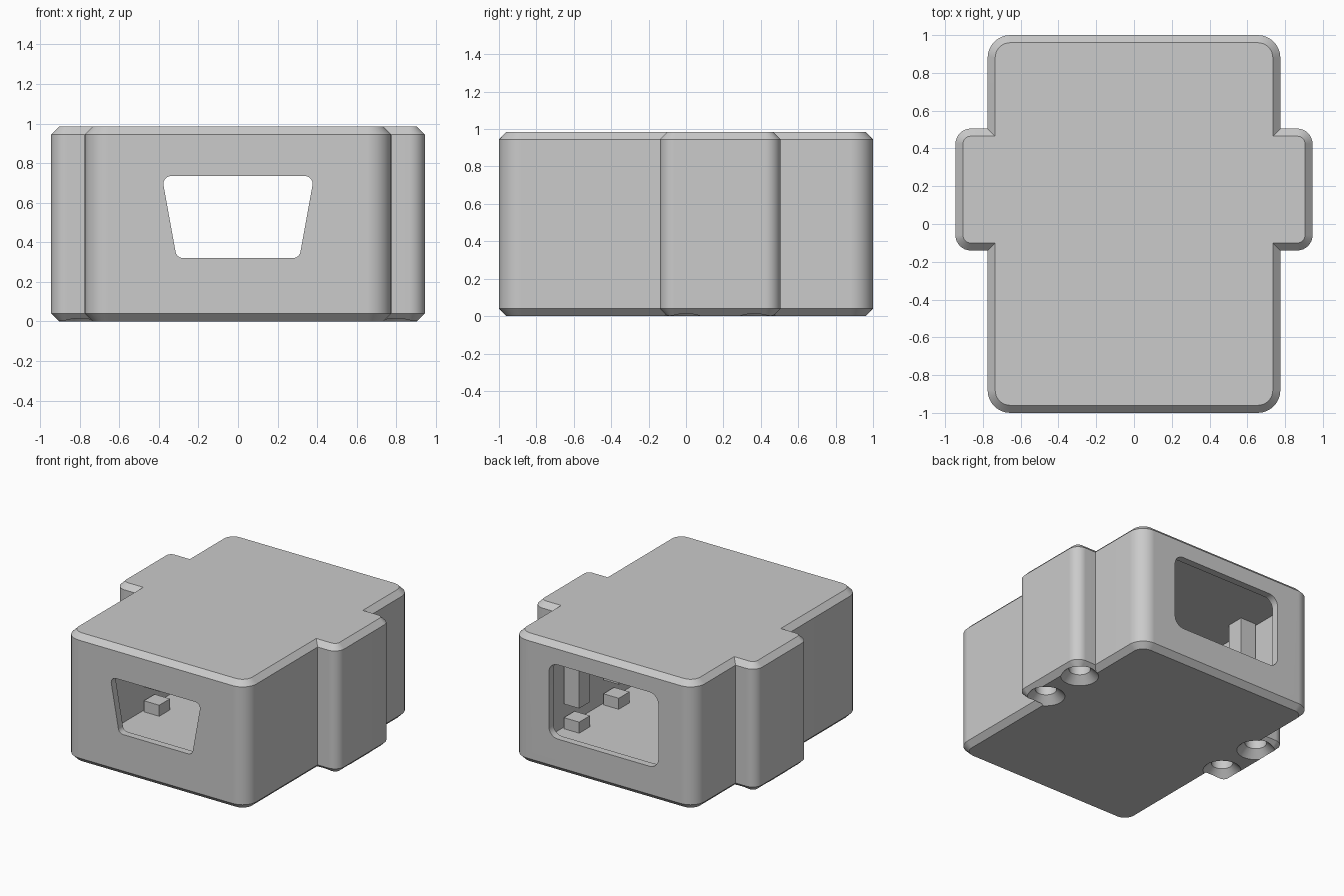
import bpy, bmesh, math
from mathutils import Vector

cube = bpy.data.objects.get("Cube")
if cube:
    bpy.data.objects.remove(cube, do_unlink=True)

GREY = (0.595, 0.595, 0.595, 1)
grey = bpy.data.materials.new("plain grey")
grey.use_nodes = True
grey.diffuse_color = GREY
grey.node_tree.nodes["Principled BSDF"].inputs["Base Color"].default_value = GREY

HEIGHT, CHAMFER, WALL = 0.985, 0.04, 0.055


def rounded(corners, radius, steps=8):
    """Outline of a polygon with filleted corners."""
    pts = [Vector(c) for c in corners]
    out = []
    for i, p in enumerate(pts):
        a = (pts[i - 1] - p).normalized()
        b = (pts[(i + 1) % len(pts)] - p).normalized()
        half = a.angle(b) / 2
        centre = p + (a + b).normalized() * radius / math.sin(half)
        reach = radius / math.tan(half)
        start = (p + a * reach - centre).normalized()
        end = (p + b * reach - centre).normalized()
        out += [centre + start.slerp(end, k / steps).normalized() * radius
                for k in range(steps + 1)]
    return out


def rect(x0, x1, y0, y1, radius, inset=0):
    x0, x1, y0, y1 = x0 + inset, x1 - inset, y0 + inset, y1 - inset
    return rounded([(x0, y0), (x1, y0), (x1, y1), (x0, y1)], radius - inset)


def loft(name, layers, upright=True):
    """Closed solid through outlines; each layer is (outline, position)."""
    bm = bmesh.new()
    rings = []
    for outline, h in layers:
        rings.append([bm.verts.new((p.x, p.y, h) if upright else (p.x, h, p.y))
                      for p in outline])
    for low, high in zip(rings, rings[1:]):
        for i in range(len(low)):
            j = (i + 1) % len(low)
            bm.faces.new((low[i], low[j], high[j], high[i]))
    bm.faces.new(rings[0][::-1])
    bm.faces.new(rings[-1])
    bmesh.ops.recalc_face_normals(bm, faces=bm.faces)
    mesh = bpy.data.meshes.new(name)
    bm.to_mesh(mesh)
    bm.free()
    mesh.materials.append(grey)
    obj = bpy.data.objects.new(name, mesh)
    bpy.context.collection.objects.link(obj)
    return obj


def chamfered_block(name, x, y0, y1, radius):
    levels = [(CHAMFER, 0), (0, CHAMFER), (0, HEIGHT - CHAMFER), (CHAMFER, HEIGHT)]
    return loft(name, [(rect(-x, x, y0, y1, radius, i), z) for i, z in levels])


def combine(target, tool, operation):
    """Apply a boolean and remove the tool object."""
    bpy.context.view_layer.objects.active = target
    mod = target.modifiers.new("combine", 'BOOLEAN')
    mod.operation, mod.solver, mod.object = operation, 'EXACT', tool
    bpy.ops.object.modifier_apply(modifier=mod.name)
    bpy.data.objects.remove(tool, do_unlink=True)


# Outer housing with a mounting ear on each side
housing = chamfered_block("housing", 0.775, -1, 1, 0.12)
combine(housing, chamfered_block("mounting_ears", 0.945, -0.14, 0.505, 0.08), 'UNION')

# Hollow interior
inner = rect(-0.775, 0.775, -1, 1, 0.12, WALL)
combine(housing, loft("cavity", [(inner, 0.05), (inner, HEIGHT - WALL)]), 'DIFFERENCE')

# Tapered front port and wide back port
front = rounded([(-0.31, 0.32), (0.31, 0.32), (0.385, 0.735), (-0.385, 0.735)], 0.04)
combine(housing, loft("front_port", [(front, -1.1), (front, -0.85)], False), 'DIFFERENCE')
back = rect(-0.465, 0.465, 0.255, 0.825, 0.075)
combine(housing, loft("back_port", [(back, 0.85), (back, 1.1)], False), 'DIFFERENCE')


def circle(x, y, r, count=32):
    return [Vector((x + r * math.cos(2 * math.pi * k / count),
                    y + r * math.sin(2 * math.pi * k / count))) for k in range(count)]


# Countersunk screw holes under the ears
for side in (-1, 1):
    for y in (0, 0.365):
        profile = [(0.148, -0.015), (0.075, 0.055), (0.075, 0.4)]
        hole = loft("screw_hole", [(circle(side * 0.8, y, r), z) for r, z in profile])
        combine(housing, hole, 'DIFFERENCE')

# Square standoffs on the floor and clamping posts below the ceiling
for side, word in ((-1, "right"), (1, "left")):
    for y, place in ((-0.07, "front"), (0.41, "back")):
        x, h = side * 0.64, 0.065
        square = [Vector((x + i * h, y + j * h)) for i, j in ((-1, -1), (1, -1), (1, 1), (-1, 1))]
        loft(f"{place}_{word}_standoff", [(square, 0.045), (square, 0.135)])
        loft(f"{place}_{word}_clamp_post", [(square, 0.24), (square, HEIGHT - WALL + 0.005)])

# Smooth the rounded corners, keep the chamfers crisp
bpy.ops.object.select_all(action='DESELECT')
housing.select_set(True)
bpy.context.view_layer.objects.active = housing
bpy.ops.object.shade_smooth_by_angle(angle=math.radians(28))
weighted = housing.modifiers.new("weighted normals", 'WEIGHTED_NORMAL')
weighted.keep_sharp = True
